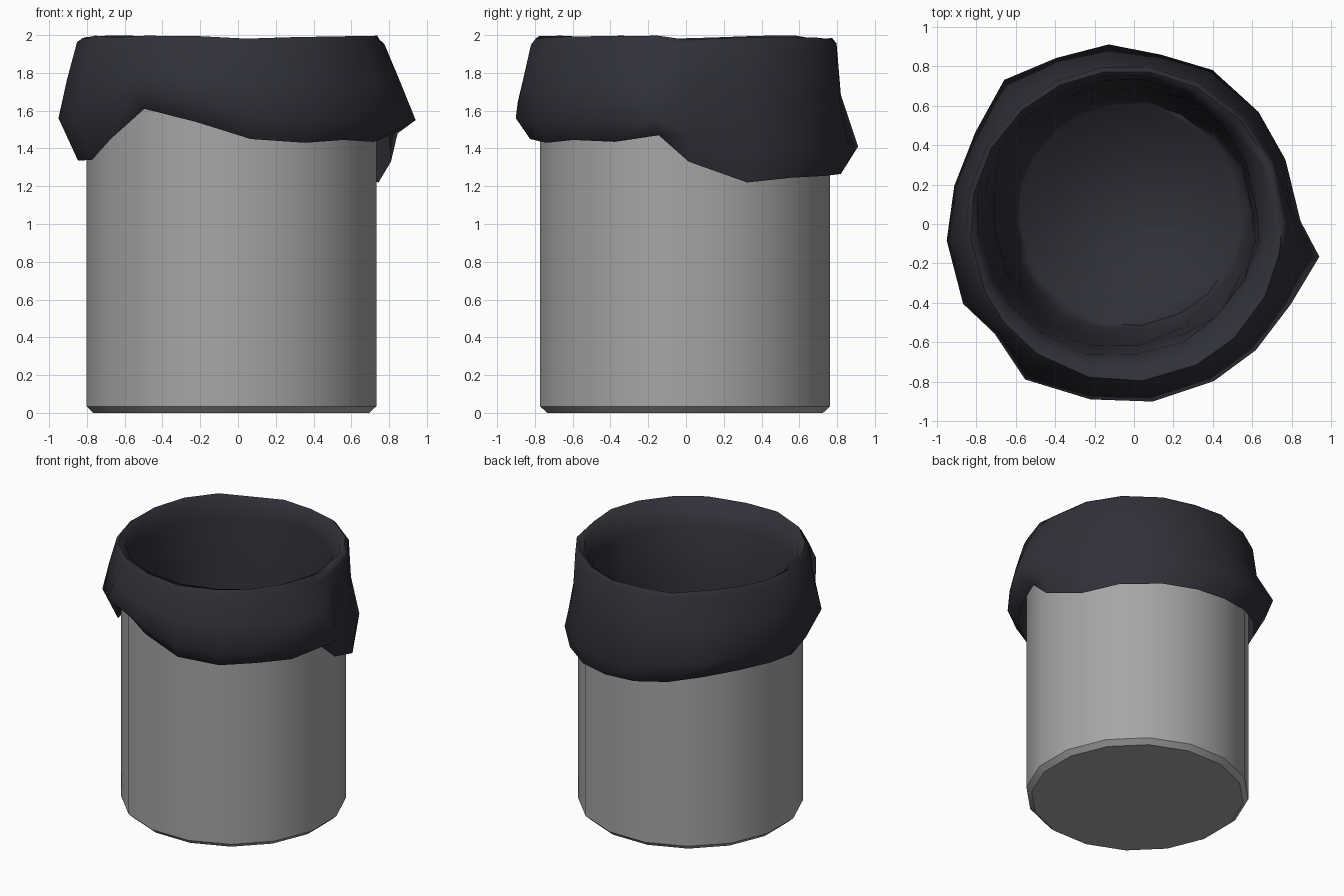
import bpy, math, random

if "Cube" in bpy.data.objects:
    bpy.data.objects.remove(bpy.data.objects["Cube"])
random.seed(4)


def material(name, rgb):
    m = bpy.data.materials.new(name)
    m.diffuse_color = (*rgb, 1)
    m.use_nodes = True
    m.node_tree.nodes["Principled BSDF"].inputs["Base Color"].default_value = m.diffuse_color
    return m


def loft(name, rows, mat, cap_first=False, cap_last=False, angle=40):
    """Skin a list of closed rings, bottom to top, counter-clockwise."""
    n = len(rows[0])
    verts = [p for row in rows for p in row]
    faces = []
    for r in range(len(rows) - 1):
        for i in range(n):
            j = (i + 1) % n
            faces.append((r * n + i, r * n + j, (r + 1) * n + j, (r + 1) * n + i))
    if cap_first:
        faces.append(tuple(reversed(range(n))))
    if cap_last:
        faces.append(tuple(range((len(rows) - 1) * n, len(rows) * n)))
    me = bpy.data.meshes.new(name)
    me.from_pydata(verts, [], faces)
    me.materials.append(mat)
    me.shade_smooth()
    me.set_sharp_from_angle(angle=math.radians(angle))
    ob = bpy.data.objects.new(name, me)
    bpy.context.collection.objects.link(ob)
    return ob


def polar(cx, cy, r, a, z):
    return (cx + r * math.cos(a), cy + r * math.sin(a), z)


grey = material("bin grey", (0.38, 0.38, 0.38))
black = material("bag black", (0.03, 0.03, 0.041))

# Bin body: 16-sided drum with a small bottom chamfer
ring16 = [2 * math.pi * (i + 0.5) / 16 for i in range(16)]
profile = [(0.745, 0.0), (0.782, 0.035), (0.782, 1.93)]
loft("bin_body", [[polar(-0.035, -0.005, r, a, z) for a in ring16] for r, z in profile],
     grey, cap_first=True, angle=30)

# Bag skirt: angle, flare radius, flare height, hem height
skirt = [
    (-84, .906, 1.56, 1.45), (-63, .894, 1.55, 1.43), (-46, .89, 1.55, 1.445),
    (-27, .894, 1.54, 1.435), (-10, .955, 1.55, 1.47), (1, .845, 1.48, 1.33),
    (23, .835, 1.40, 1.22), (42, .85, 1.40, 1.245), (63, .877, 1.40, 1.255),
    (81, .87, 1.41, 1.265), (98, .92, 1.41, 1.28), (115, .93, 1.48, 1.31),
    (132, .984, 1.50, 1.35), (150, .93, 1.52, 1.37), (168, .932, 1.55, 1.36),
    (185, .954, 1.56, 1.335), (205, .957, 1.56, 1.34), (218, .90, 1.60, 1.45),
    (235, .963, 1.72, 1.61), (256, .917, 1.65, 1.54),
]
angles = [math.radians(s[0]) for s in skirt]
hem = [polar(-0.02, 0, 0.83, a, s[3]) for a, s in zip(angles, skirt)]
flare = [polar(0, 0, s[1], a, s[2]) for a, s in zip(angles, skirt)]
rim = [polar(-0.04, -0.01, 0.815, a, 1.955 + random.uniform(-.01, .01)) for a in angles]

# Middle of the skirt hangs straighter at the back
middle = []
for a, f, t in zip(angles, flare, rim):
    k = 0.2 if math.sin(a) > 0.3 else 0.55
    middle.append((t[0] + (f[0] - t[0]) * k, t[1] + (f[1] - t[1]) * k, (t[2] + f[2]) / 2))

crest = [polar(-0.04, -0.01, 0.79, a, 1.985 + random.uniform(-.012, .015)) for a in angles]

# Inside of the bag: centre x, centre y, radius, height, wrinkle
inside = [(-.05, .01, .75, 1.965, .008), (-.07, .035, .705, 1.83, .012),
          (-.05, .04, .68, 1.4, .02), (-.03, .045, .65, 0.8, .02),
          (-.02, .05, .60, 0.28, .015), (-.02, .05, .56, 0.2, .01)]
inner = [[polar(x, y, r + random.uniform(-w, w), a, z) for a in angles]
         for x, y, r, z, w in inside]
loft("bin_bag", [hem, flare, middle, rim, crest] + inner, black, cap_last=True, angle=70)
